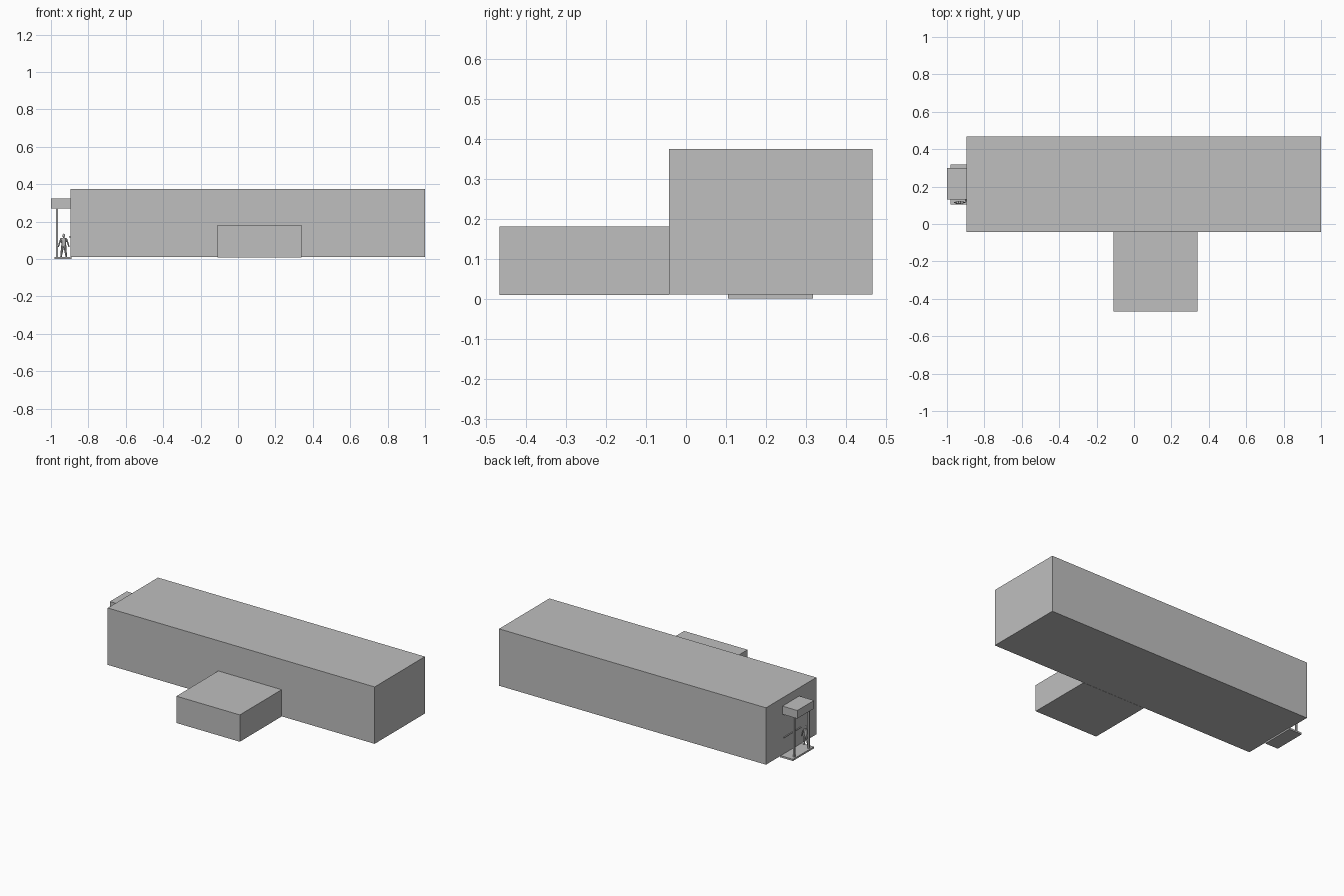
import bpy
from mathutils import Vector

cube = bpy.data.objects.get("Cube")
if cube:
    bpy.data.objects.remove(cube, do_unlink=True)

GREY = (0.52, 0.52, 0.52, 1)
grey = bpy.data.materials.new("plain_grey")
grey.use_nodes = True
grey.diffuse_color = GREY
grey.node_tree.nodes["Principled BSDF"].inputs["Base Color"].default_value = GREY


def finish(name):
    obj = bpy.context.object
    obj.name = name
    obj.data.materials.append(grey)
    return obj


def box(name, low, high):
    low, high = Vector(low), Vector(high)
    bpy.ops.mesh.primitive_cube_add(size=1, location=(low + high) / 2)
    bpy.context.object.scale = high - low
    return finish(name)


def limb(name, start, end, r_start, r_end):
    start, end = Vector(start), Vector(end)
    axis = end - start
    bpy.ops.mesh.primitive_cone_add(vertices=8, radius1=r_start, radius2=r_end,
                                    depth=axis.length, location=(start + end) / 2)
    obj = finish(name)
    obj.rotation_euler = axis.to_track_quat("Z", "Y").to_euler()
    bpy.ops.object.shade_smooth_by_angle()
    return obj


def ball(name, center, size):
    bpy.ops.mesh.primitive_uv_sphere_add(segments=10, ring_count=8, location=center)
    bpy.context.object.scale = size
    obj = finish(name)
    bpy.ops.object.shade_smooth()
    return obj


# Building volumes
box("main_hall", (-0.895, -0.043, 0.01), (1, 0.467, 0.375))
box("front_annex", (-0.11, -0.467, 0.009), (0.34, -0.043, 0.181))

# Side porch
box("porch_slab", (-0.982, 0.105, 0), (-0.89, 0.318, 0.011))
box("porch_canopy", (-1, 0.13, 0.27), (-0.89, 0.3, 0.322))
for side, y in (("front", 0.14), ("back", 0.285)):
    box(side + "_post", (-0.973, y - 0.005, 0.01), (-0.963, y + 0.005, 0.272))

# Thin rail along the porch wall
limb("wall_rail", (-0.899, 0.12, 0.118), (-0.899, 0.29, 0.118), 0.004, 0.004)

# Standing figure on the slab
X, Y = -0.932, 0.115
ball("figure_head", (X, Y, 0.125), (0.007, 0.008, 0.01))
limb("figure_neck", (X, Y, 0.108), (X, Y, 0.12), 0.004, 0.004)
torso = limb("figure_torso", (X, Y, 0.066), (X, Y, 0.112), 0.011, 0.016)
torso.scale.y = 0.55
for side, s in (("left", 1), ("right", -1)):
    limb(side + "_upper_arm", (X + s * 0.013, Y, 0.109), (X + s * 0.022, Y, 0.087), 0.005, 0.004)
    limb(side + "_forearm", (X + s * 0.022, Y, 0.087), (X + s * 0.029, Y, 0.064), 0.004, 0.003)
    limb(side + "_leg", (X + s * 0.006, Y, 0.07), (X + s * 0.014, Y, 0.012), 0.008, 0.004)
    ball(side + "_foot", (X + s * 0.014, Y - 0.003, 0.014), (0.005, 0.009, 0.004))
